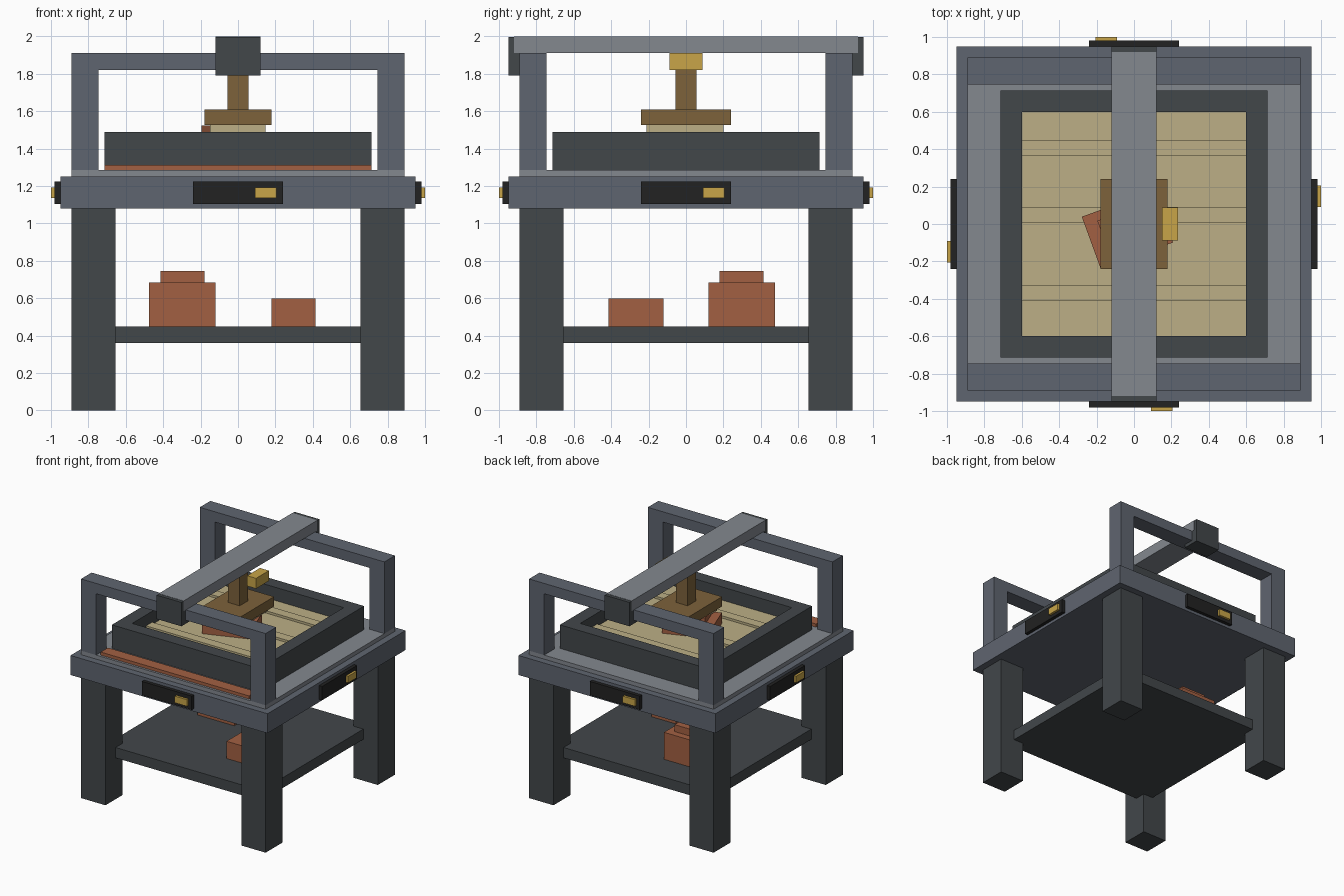
import bpy, bmesh, math
from mathutils import Matrix, Vector

if "Cube" in bpy.data.objects:
    bpy.data.objects.remove(bpy.data.objects["Cube"])


def material(name, hex_code):
    def lin(c):
        return c / 12.92 if c <= 0.04045 else ((c + 0.055) / 1.055) ** 2.4
    m = bpy.data.materials.new(name)
    rgb = [lin(int(hex_code[i:i + 2], 16) / 255) for i in (0, 2, 4)]
    m.diffuse_color = (*rgb, 1)
    m.use_nodes = True
    m.node_tree.nodes["Principled BSDF"].inputs["Base Color"].default_value = m.diffuse_color
    return m


CHARCOAL = material("charcoal", "42474A")
SLATE = material("slate", "5F6570")
STEEL = material("light_steel", "83888F")
CLAY = material("clay", "A26042")
SAND = material("sand", "BCAF86")
WOOD = material("brown_wood", "7D623B")
BRASS = material("brass", "C8A548")
BLACK = material("black", "222222")


def build(name, mat, boxes, turn=0.0, pivot=(0, 0, 0)):
    """One object from boxes (x0, x1, y0, y1, z0, z1), turned about z."""
    bm = bmesh.new()
    for x0, x1, y0, y1, z0, z1 in boxes:
        m = Matrix.Translation(((x0 + x1) / 2, (y0 + y1) / 2, (z0 + z1) / 2))
        m = m @ Matrix.Diagonal((x1 - x0, y1 - y0, z1 - z0, 1))
        bmesh.ops.create_cube(bm, size=1, matrix=m)
    bmesh.ops.rotate(bm, verts=bm.verts, cent=Vector(pivot),
                     matrix=Matrix.Rotation(turn, 3, 'Z'))
    me = bpy.data.meshes.new(name)
    bm.to_mesh(me)
    bm.free()
    me.materials.append(mat)
    ob = bpy.data.objects.new(name, me)
    bpy.context.collection.objects.link(ob)
    return ob


def square(r, z0, z1):
    return (-r, r, -r, r, z0, z1)


# Legs, shelf and table top
for i in range(4):
    build("leg", CHARCOAL, [(0.655, 0.89, 0.655, 0.89, 0, 1.08)], i * math.pi / 2)
build("shelf", CHARCOAL, [square(0.75, 0.36, 0.45)])
build("table_top", SLATE, [square(0.95, 1.08, 1.25)])
build("deck_plate", STEEL, [square(0.89, 1.25, 1.285)])

# Label plates with brass latches on all four sides
for i in range(4):
    a = i * math.pi / 2
    build("side_plate", BLACK, [(-0.24, 0.24, -0.98, -0.95, 1.105, 1.225)], a)
    build("latch", BRASS, [(0.09, 0.207, -1.0, -0.98, 1.135, 1.193)], a)

# Front and back gantry frames with end brackets
for i in range(2):
    a = i * math.pi
    build("gantry_frame", SLATE, [
        (-0.89, -0.745, -0.89, -0.745, 1.285, 1.82),
        (0.745, 0.89, -0.89, -0.745, 1.285, 1.82),
        (-0.89, 0.89, -0.89, -0.745, 1.82, 1.91)], a)
    build("end_bracket", CHARCOAL, [(-0.119, 0.119, -0.95, -0.80, 1.79, 1.998)], a)
build("cross_bar", STEEL, [(-0.12, 0.12, -0.92, 0.92, 1.91, 2.0)])

# Tray walls, bed and raised bed ridges
for i in range(4):
    build("tray_wall", CHARCOAL,
          [(-0.715, 0.6, -0.715, -0.6, 1.285, 1.49)], i * math.pi / 2)
build("tray_bed", SAND, [square(0.6, 1.285, 1.375)])
build("bed_ridges", SAND,
      [(-0.6, 0.6, y - 0.042, y + 0.042, 1.375, 1.395) for y in (0.408, 0.05, -0.367)])
build("front_strip", CLAY, [(-0.715, 0.715, -0.87, -0.77, 1.285, 1.312)])

# Press ram hanging from the cross bar
build("press_pad", SAND, [(-0.15, 0.147, -0.21, 0.2, 1.49, 1.525)])
build("press_plate", WOOD, [(-0.18, 0.18, -0.24, 0.24, 1.525, 1.61)])
build("press_shaft", WOOD, [(-0.056, 0.056, -0.056, 0.056, 1.61, 1.91)])
build("press_knob", BRASS, [(0.15, 0.236, -0.088, 0.088, 1.82, 1.91)])

# Clay pieces: one being pressed, two stored on the shelf
cx, cy = -0.035, -0.03
build("pressed_clay", CLAY, [
    (cx - 0.206, cx + 0.206, cy - 0.148, cy + 0.148, 1.375, 1.47),
    (cx - 0.135, cx + 0.135, cy - 0.10, cy + 0.10, 1.47, 1.524)],
    math.radians(20), (cx, cy, 0))
build("large_clay_block", CLAY, [
    (-0.475, -0.12, 0.12, 0.475, 0.45, 0.685),
    (-0.415, -0.18, 0.18, 0.415, 0.685, 0.745)])
build("small_clay_block", CLAY, [(0.18, 0.415, -0.415, -0.12, 0.45, 0.6)])
